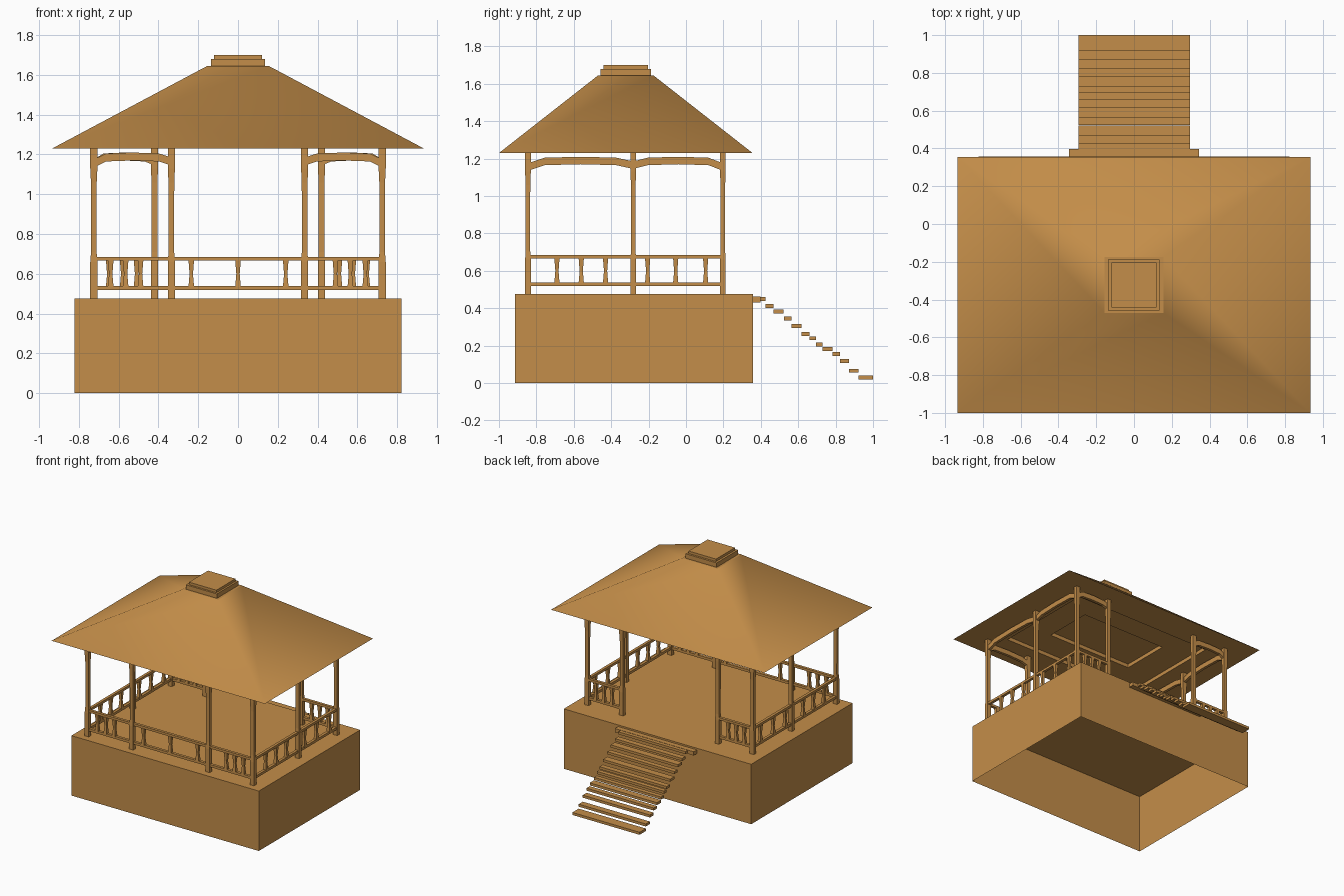
import bpy, bmesh

if "Cube" in bpy.data.objects:
    bpy.data.objects.remove(bpy.data.objects["Cube"])

wood = bpy.data.materials.new("warm brown wood")
wood.diffuse_color = (0.552, 0.270, 0.067, 1)
wood.use_nodes = True
wood.node_tree.nodes["Principled BSDF"].inputs["Base Color"].default_value = wood.diffuse_color


def make(name, bm):
    me = bpy.data.meshes.new(name)
    bmesh.ops.recalc_face_normals(bm, faces=bm.faces)
    bm.to_mesh(me)
    bm.free()
    me.materials.append(wood)
    ob = bpy.data.objects.new(name, me)
    bpy.context.collection.objects.link(ob)
    return ob


def loft(name, rings, start=True, end=True):
    """Stack of rectangles (cx, cy, half x, half y, z) joined by quads."""
    bm = bmesh.new()
    loops = [[bm.verts.new((cx + sx * hx, cy + sy * hy, z))
              for sx, sy in ((-1, -1), (1, -1), (1, 1), (-1, 1))]
             for cx, cy, hx, hy, z in rings]
    for a, b in zip(loops, loops[1:]):
        for i in range(4):
            j = (i + 1) % 4
            bm.faces.new((a[i], a[j], b[j], b[i]))
    if start:
        bm.faces.new(loops[0][::-1])
    if end:
        bm.faces.new(loops[-1])
    return make(name, bm)


def box(name, x0, x1, y0, y1, z0, z1):
    c = ((x0 + x1) / 2, (y0 + y1) / 2, (x1 - x0) / 2, (y1 - y0) / 2)
    return loft(name, [c + (z0,), c + (z1,)])


def post(x, y):
    loft("post", [(x, y, w, w * 0.85, z) for z, w in
                  ((0.475, .018), (0.66, .018), (0.71, .014), (1.06, .0145), (1.13, .018), (1.232, .018))])


def baluster(x, y):
    loft("baluster", [(x, y, w, w, z) for z, w in
                      ((0.535, .014), (0.57, .011), (0.60, .0085), (0.63, .011), (0.668, .014))])


def bar(p, q, z0, z1):
    """Straight rail along x or y."""
    t = 0.011
    if p[1] == q[1]:
        box("rail", min(p[0], q[0]), max(p[0], q[0]), p[1] - t, p[1] + t, z0, z1)
    else:
        box("rail", p[0] - t, p[0] + t, min(p[1], q[1]), max(p[1], q[1]), z0, z1)


def rails(p, q):
    bar(p, q, 0.519, 0.539)
    bar(p, q, 0.666, 0.685)


def arch(p, q):
    """Shallow arched brace between two post tops."""
    prof = [(0, 1.135), (.16, 1.165), (.5, 1.17), (.84, 1.165), (1, 1.145)]
    bm = bmesh.new()
    along_x = p[1] == q[1]
    rows = []
    for f, z in prof:
        x, y = p[0] + (q[0] - p[0]) * f, p[1] + (q[1] - p[1]) * f
        row = []
        for o, dz in ((-.011, 0), (.011, 0), (.011, .04), (-.011, .04)):
            row.append(bm.verts.new((x, y + o, z + dz) if along_x else (x + o, y, z + dz)))
        rows.append(row)
    for a, b in zip(rows, rows[1:]):
        for i in range(4):
            j = (i + 1) % 4
            bm.faces.new((a[i], a[j], b[j], b[i]))
    bm.faces.new(rows[0])
    bm.faces.new(rows[-1])
    make("arched_brace", bm)


# plinth, open underneath
ob = loft("plinth", [(0, -.278, .822, .635, 0), (0, -.278, .822, .635, .475)], start=False)

# hipped roof, softly shaded slopes
CY = -.322
roof = loft("roof", [(0, CY, .935, .678, 1.23), (0, CY, .155, .148, 1.645)], start=False)
for f in roof.data.polygons:
    f.use_smooth = f.normal.z < 0.99

# stepped ceiling under the roof
loft("ceiling", [(0, CY, .935, .678, 1.23), (0, CY, .62, .42, 1.23), (0, CY, .62, .42, 1.26),
                 (0, CY, .38, .20, 1.26), (0, CY, .38, .20, 1.29)], start=False)
# make the ceiling face downward
bpy.data.objects["ceiling"].data.flip_normals() if \
    bpy.data.objects["ceiling"].data.polygons[-1].normal.z > 0 else None

# roof cap
box("cap_lower", -.137, .135, -.457, -.188, 1.64, 1.68)
box("cap_upper", -.12, .12, -.442, -.204, 1.68, 1.70)

# posts, railings and braces
F, M, B, X = -.845, -.282, .197, .725
rails((-X, F), (X, F))
for x in (-.235, 0, .24):
    baluster(x, F)
for s in (-1, 1):
    for x, y in ((X, F), (.335, F), (X, M), (X, B), (.42, B)):
        post(s * x, y)
    rails((s * X, F), (s * X, B))
    rails((s * .42, B), (s * X, B))
    for y in (-.69, -.56, -.43, -.205, -.055, .105):
        baluster(s * X, y)
    for x in (.49, .565, .64):
        baluster(s * x, F)
    for x in (.51, .58, .65):
        baluster(s * x, B)
    arch((s * X, F), (s * X, M))
    arch((s * X, B), (s * X, M))
    arch((s * X, F), (s * .335, F))
    arch((s * X, B), (s * .42, B))

# stair landing and floating treads
box("stair_landing", -.345, .345, .355, .397, .432, .462)
treads = [(.395, .425, .45), (.425, .468, .412), (.468, .521, .383), (.525, .564, .345),
          (.564, .618, .305), (.618, .66, .263), (.66, .695, .239), (.695, .73, .206),
          (.73, .783, .182), (.783, .823, .155), (.823, .871, .118), (.871, .922, .066),
          (.922, 1.0, .03)]
for y0, y1, z in treads:
    box("stair_tread", -.293, .296, y0, y1, z - .01, z + .01)
